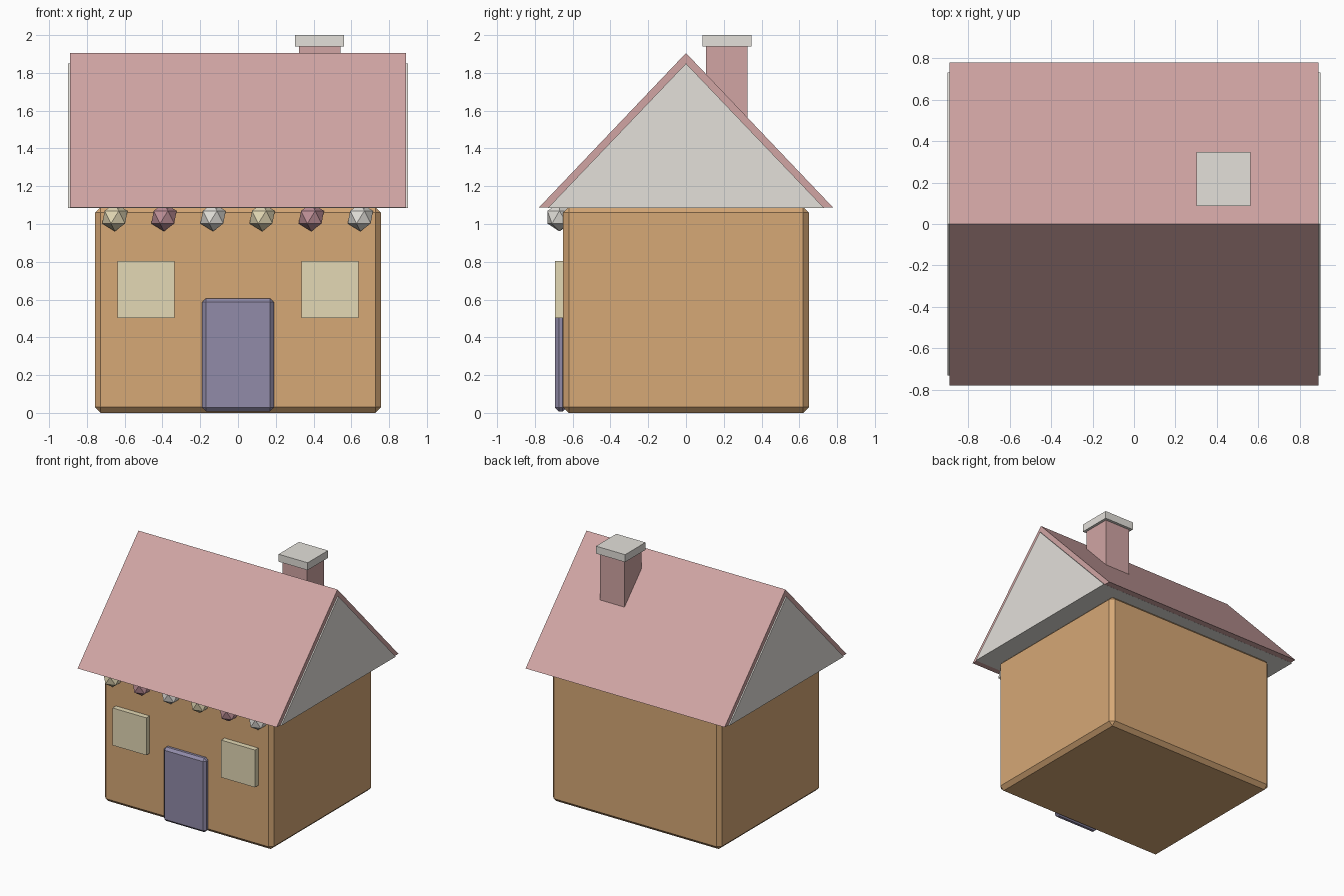
import bpy
import bmesh

if "Cube" in bpy.data.objects:
    bpy.data.objects.remove(bpy.data.objects["Cube"])


def material(name, r, g, b):
    """Flat colour from sRGB 0-255 values."""
    def lin(c):
        c /= 255
        return c / 12.92 if c <= 0.04045 else ((c + 0.055) / 1.055) ** 2.4
    m = bpy.data.materials.new(name)
    m.diffuse_color = (lin(r), lin(g), lin(b), 1)
    m.use_nodes = True
    m.node_tree.nodes["Principled BSDF"].inputs["Base Color"].default_value = m.diffuse_color
    return m


GINGER = material("gingerbread", 214, 168, 118)
PINK = material("pink_frosting", 209, 165, 164)
ICING = material("white_icing", 227, 224, 218)
CREAM = material("cream_candy", 227, 216, 181)
PURPLE = material("purple_door", 145, 139, 168)
ROSE = material("rose_candy", 190, 143, 151)


def add_object(name, bm, mat):
    bmesh.ops.recalc_face_normals(bm, faces=bm.faces)
    mesh = bpy.data.meshes.new(name)
    bm.to_mesh(mesh)
    bm.free()
    mesh.materials.append(mat)
    ob = bpy.data.objects.new(name, mesh)
    bpy.context.collection.objects.link(ob)
    return ob


def box(name, lo, hi, mat, bevel=0):
    """Box between two corners, with an optional chamfer on every edge."""
    bm = bmesh.new()
    bmesh.ops.create_cube(bm, size=1)
    for v in bm.verts:
        v.co = [(a + b) / 2 + c * (b - a) for a, b, c in zip(lo, hi, v.co)]
    if bevel:
        bmesh.ops.bevel(bm, geom=bm.edges[:], offset=bevel, segments=1,
                        affect='EDGES', profile=0.5)
    return add_object(name, bm, mat)


def extrude_x(name, profile, half, mat):
    """Solid made from a (y, z) profile running from -half to half along x."""
    bm = bmesh.new()
    face = bm.faces.new([bm.verts.new((-half, y, z)) for y, z in profile])
    ext = bmesh.ops.extrude_face_region(bm, geom=[face])["geom"]
    verts = [g for g in ext if isinstance(g, bmesh.types.BMVert)]
    bmesh.ops.translate(bm, verts=verts, vec=(2 * half, 0, 0))
    return add_object(name, bm, mat)


# House body with chamfered edges
box("house_body", (-0.757, -0.65, 0), (0.757, 0.65, 1.09), GINGER, 0.03)

# Gable block and the two-sided roof shell over it
extrude_x("gable", [(-0.73, 1.086), (0.73, 1.086), (0, 1.85)], 0.9, ICING)
extrude_x("roof", [(-0.778, 1.088), (0, 1.905), (0.778, 1.088),
                   (0.728, 1.088), (0, 1.85), (-0.728, 1.088)], 0.89, PINK)

# Chimney and cap
box("chimney", (0.322, 0.107, 1.5), (0.542, 0.326, 1.945), PINK)
box("chimney_cap", (0.302, 0.087, 1.94), (0.562, 0.347, 2.0), ICING)

# Door and windows
box("door", (-0.19, -0.693, 0.008), (0.19, -0.633, 0.606), PURPLE, 0.02)
for side, x in (("left", -0.486), ("right", 0.486)):
    box("window_" + side, (x - 0.151, -0.693, 0.502),
        (x + 0.151, -0.633, 0.804), CREAM)

# Row of faceted candies under the front eave
for i in range(6):
    bm = bmesh.new()
    bmesh.ops.create_icosphere(bm, subdivisions=1, radius=0.075)
    candy = add_object(f"candy_{i + 1}", bm, (CREAM, ROSE, ICING)[i % 3])
    candy.location = (-0.652 + 0.26 * i, -0.67, 1.036)
